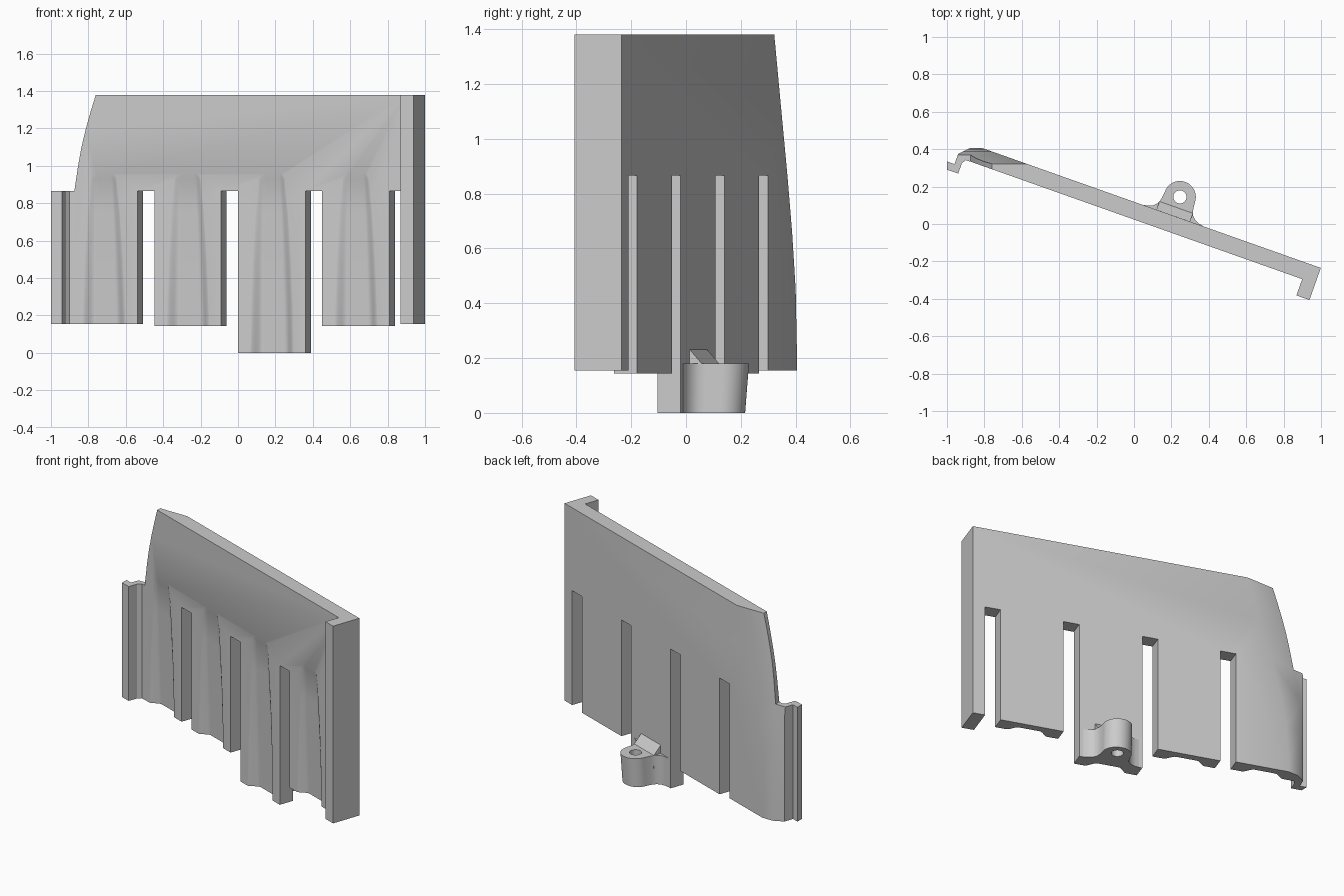
import bpy, bmesh, math
from mathutils import Vector

if "Cube" in bpy.data.objects:
    bpy.data.objects.remove(bpy.data.objects["Cube"])

ANGLE = math.radians(-19.5)          # the panel stands at a slant in plan
FRONT, BACK = 0.0224, 0.112          # panel faces along its own normal
TAB_CENTRES = [-0.77, -0.294, 0.183, 0.66]
SLOTS = [-0.53, -0.056, 0.4215, 0.8985]

grey = bpy.data.materials.new("plain grey")
grey.use_nodes = True
grey.diffuse_color = (0.6, 0.6, 0.6, 1)
grey.node_tree.nodes["Principled BSDF"].inputs["Base Color"].default_value = (0.6, 0.6, 0.6, 1)


def plan(u, v):
    """Panel coordinates (along, outward) to world x, y."""
    c, s = math.cos(ANGLE), math.sin(ANGLE)
    return (u * c - v * s, u * s + v * c)


def loft(name, rings):
    """Solid through rings of equal point count."""
    bm = bmesh.new()
    loops = [[bm.verts.new(p) for p in ring] for ring in rings]
    for a, b in zip(loops, loops[1:]):
        for i in range(len(a)):
            j = (i + 1) % len(a)
            bm.faces.new((a[i], a[j], b[j], b[i]))
    bm.faces.new(loops[0])
    bm.faces.new(loops[-1])
    bmesh.ops.recalc_face_normals(bm, faces=bm.faces)
    me = bpy.data.meshes.new(name)
    bm.to_mesh(me)
    bm.free()
    ob = bpy.data.objects.new(name, me)
    bpy.context.collection.objects.link(ob)
    me.materials.append(grey)
    return ob


def prism(name, pts, z0, z1):
    return loft(name, [[(x, y, z) for x, y in pts] for z in (z0, z1)])


def block(name, u0, u1, z0, z1):
    return prism(name, [plan(u0, -0.4), plan(u1, -0.4), plan(u1, 0.5), plan(u0, 0.5)], z0, z1)


def cut(ob, cutter):
    mod = ob.modifiers.new("cut", 'BOOLEAN')
    mod.operation, mod.solver, mod.object = 'DIFFERENCE', 'EXACT', cutter
    bpy.context.view_layer.objects.active = ob
    bpy.ops.object.modifier_apply(modifier=mod.name)
    bpy.data.objects.remove(cutter)


# Panel with the return flange on one end and the hooked lip on the other
hook = [(-0.82, 0.409), (-0.87, 0.409), (-0.94, 0.375), (-0.96, 0.32), (-1.0, 0.335),
        (-1.0, 0.29), (-0.94, 0.27), (-0.92, 0.325), (-0.90, 0.341), (-0.87, 0.332)]
flange = [plan(0.946, FRONT), plan(0.946, -0.07), plan(1.02, -0.07), plan(1.02, BACK)]
panel = prism("slotted_panel", hook + flange, 0, 1.38)

# Curved end above the lip
end_curve = [(-0.875, 0.865), (-0.855, 1.0), (-0.837, 1.1), (-0.813, 1.2), (-0.785, 1.3), (-0.757, 1.39)]
outline = [(-1.2, 0.865)] + end_curve + [(-1.2, 1.39)]
cut(panel, loft("end_cutter", [[(x, y, z) for x, z in outline] for y in (0, 0.6)]))

# Curved relief across the back of that end
relief = [(0.405, -0.1), (0.405, 0.2), (0.40, 0.45), (0.387, 0.66), (0.37, 0.865), (0.348, 1.1), (0.321, 1.39)]
outline = relief + [(0.6, 1.39), (0.6, -0.1)]
cut(panel, loft("relief_cutter", [[(x, y, z) for y, z in outline] for x in (-1.2, -0.4)]))

# Slots, and the different tab lengths
for u in SLOTS:
    cut(panel, block("slot_cutter", u - 0.0475, u + 0.0475, -0.1, 0.865))
for u0, u1, z in [(-1.4, SLOTS[0], 0.155), (SLOTS[0], SLOTS[1], 0.143),
                  (SLOTS[2], SLOTS[3], 0.143), (SLOTS[3], 1.2, 0.155)]:
    cut(panel, block("length_cutter", u0, u1, -0.1, z))


# Tapered hollow down the front of each tab
def hollow_ring(centre, z, width, depth):
    ring = [(*plan(centre + width, -0.05), z), (*plan(centre - width, -0.05), z)]
    for i in range(25):
        t = i / 12 - 1
        k = min(1, (1 - abs(t)) * 2)
        d = depth * k * k * (3 - 2 * k) - 0.001
        ring.append((*plan(centre + t * width, FRONT + d), z))
    return ring


for c in TAB_CENTRES:
    levels = [(-0.05, 0.130, 0.052), (0.25, 0.124, 0.041), (0.5, 0.114, 0.031),
              (0.75, 0.098, 0.020), (0.93, 0.082, 0.012), (0.96, 0.07, 0)]
    cut(panel, loft("hollow_cutter", [hollow_ring(c, *lv) for lv in levels]))

# Screw boss on the back of the long tab, with flared foot and slight draft
mid, ring_v = TAB_CENTRES[2], 0.2185
side = [(0.17, 0.095), (0.17, 0.113), (0.145, 0.117), (0.12, 0.128), (0.10, 0.147), (0.09, 0.175)]
arc = [(0.085 * math.cos(math.pi * i / 24), ring_v + 0.085 * math.sin(math.pi * i / 24)) for i in range(25)]
profile = side + arc + [(-u, v) for u, v in reversed(side)]
boss = loft("screw_boss", [
    [(*plan(mid + u, v - draft * max(0, v - 0.11)), z) for u, v in profile]
    for z, draft in ((0, 0.08), (0.18, 0))])
hole = [(0.035 * math.cos(math.tau * i / 32), 0.035 * math.sin(math.tau * i / 32)) for i in range(32)]
cut(boss, prism("hole_cutter", [plan(mid + u, ring_v + v) for u, v in hole], -0.1, 0.3))

# Sloped web joining the boss top to the panel
wedge = [(0.1, 0.1), (0.1, 0.232), (BACK, 0.232), (0.16, 0.179), (0.16, 0.1)]
web = loft("boss_web", [[(*plan(mid + du, v), z) for v, z in wedge] for du in (-0.095, 0.095)])

# Smooth shading with crisp edges
bpy.ops.object.select_all(action='DESELECT')
for ob in (panel, boss, web):
    ob.select_set(True)
bpy.context.view_layer.objects.active = panel
bpy.ops.object.shade_smooth_by_angle(angle=math.radians(30))
